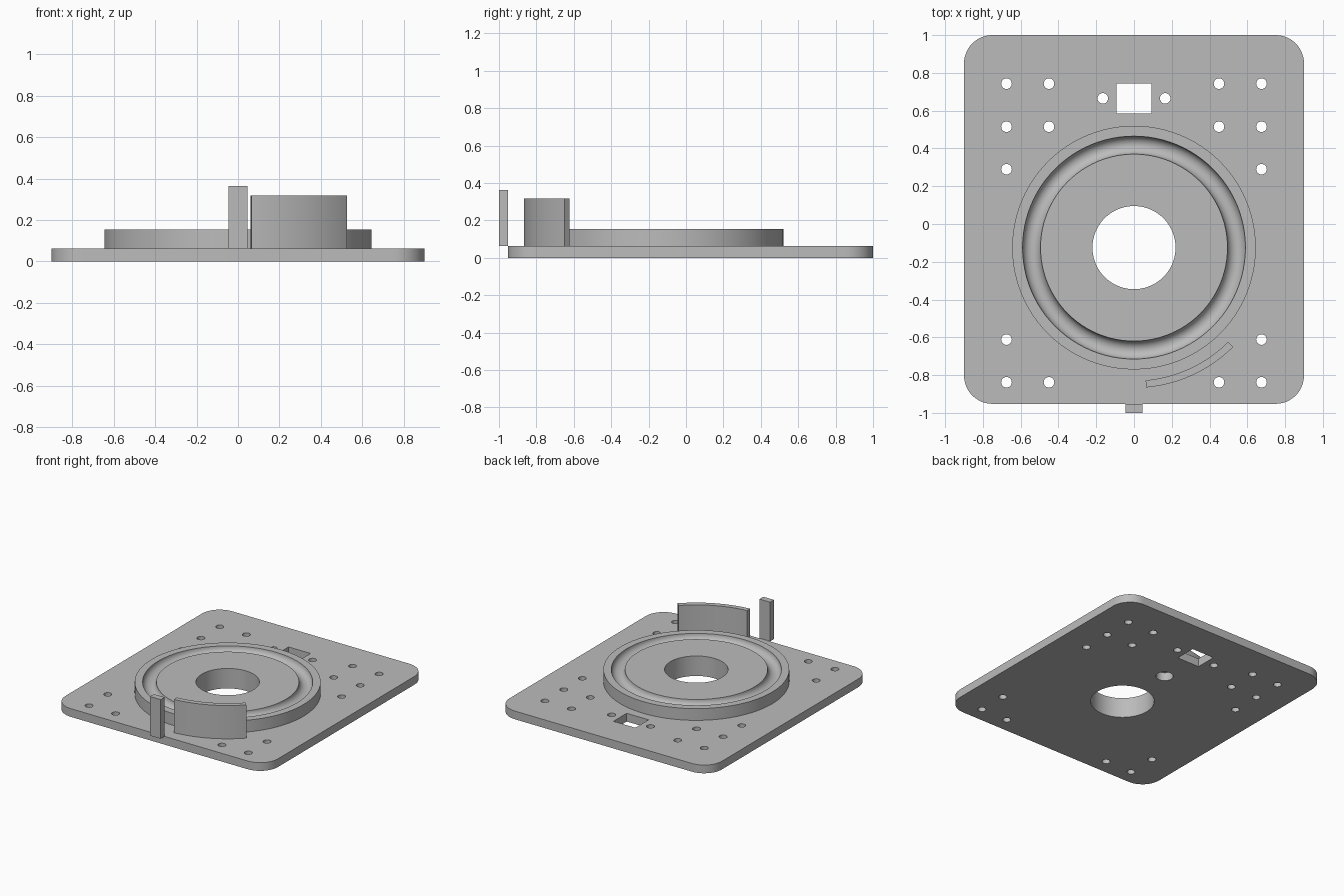
import bpy
import bmesh
from math import sin, cos, pi, radians
from mathutils import Matrix

cube = bpy.data.objects.get("Cube")
if cube:
    bpy.data.objects.remove(cube, do_unlink=True)

PLATE_TOP = 0.063
HUB_TOP = 0.153
HUB_Y = -0.125

grey = bpy.data.materials.new("plain grey")
grey.use_nodes = True
grey.diffuse_color = (0.5, 0.5, 0.5, 1)
grey.node_tree.nodes["Principled BSDF"].inputs["Base Color"].default_value = grey.diffuse_color


def arc(cx, cy, r, start, end, steps):
    """Points on an arc, angles in degrees."""
    angles = [radians(start + (end - start) * i / steps) for i in range(steps + 1)]
    return [(cx + r * cos(a), cy + r * sin(a)) for a in angles]


def circle(cx, cy, r, sides=32):
    return arc(cx, cy, r, 0, 360, sides)[:-1]


def box(x0, x1, y0, y1):
    return [(x0, y0), (x1, y0), (x1, y1), (x0, y1)]


def finish(name, bm):
    """Clean the mesh, add it to the scene and shade it."""
    bmesh.ops.remove_doubles(bm, verts=bm.verts, dist=0.0001)
    bmesh.ops.recalc_face_normals(bm, faces=bm.faces)
    mesh = bpy.data.meshes.new(name)
    bm.to_mesh(mesh)
    bm.free()
    mesh.materials.append(grey)
    obj = bpy.data.objects.new(name, mesh)
    bpy.context.collection.objects.link(obj)
    bpy.ops.object.select_all(action='DESELECT')
    obj.select_set(True)
    bpy.context.view_layer.objects.active = obj
    bpy.ops.object.shade_smooth_by_angle(angle=radians(30))
    return obj


def extrude_outlines(name, loops, z0, z1):
    """Solid from an outer outline and any hole outlines inside it."""
    curve = bpy.data.curves.new(name + "_outline", 'CURVE')
    curve.dimensions = '2D'
    curve.fill_mode = 'BOTH'
    curve.extrude = (z1 - z0) / 2
    for loop in loops:
        spline = curve.splines.new('POLY')
        spline.points.add(len(loop) - 1)
        for point, (x, y) in zip(spline.points, loop):
            point.co = (x, y, 0, 1)
        spline.use_cyclic_u = True
    temp = bpy.data.objects.new(name + "_outline", curve)
    bpy.context.collection.objects.link(temp)
    bpy.context.view_layer.update()
    bm = bmesh.new()
    bm.from_mesh(temp.evaluated_get(bpy.context.evaluated_depsgraph_get()).to_mesh())
    bpy.data.objects.remove(temp, do_unlink=True)
    bpy.data.curves.remove(curve)
    bm.transform(Matrix.Translation((0, 0, (z0 + z1) / 2)))
    return finish(name, bm)


# Base plate: rounded outline with bore, window, locating pocket and screw holes
corner = 0.15
right, front, back = 0.9 - corner, -0.952 + corner, 1 - corner
outline = []
for i, (x, y) in enumerate([(right, back), (-right, back), (-right, front), (right, front)]):
    outline += arc(x, y, corner, i * 90, i * 90 + 90, 12)

holes = [circle(0, HUB_Y, 0.22, 96), box(-0.093, 0.093, 0.585, 0.745), circle(0, 0.33, 0.06)]
screw_spots = [(0.165, 0.665), (0.45, 0.743), (0.675, 0.743), (0.45, 0.515), (0.675, 0.515),
               (0.675, 0.29), (0.675, -0.612), (0.45, -0.838), (0.675, -0.838)]
for x, y in screw_spots:
    holes += [circle(side * x, y, 0.028, 24) for side in (-1, 1)]
extrude_outlines("base_plate", [outline] + holes, 0, PLATE_TOP)

# Bearing ring: turned profile with a half-round ball groove in its top
groove = arc(0.5425, HUB_TOP, 0.0475, 180, 360, 16)
profile = [(0.22, PLATE_TOP), (0.22, HUB_TOP)] + groove + [(0.645, HUB_TOP), (0.645, PLATE_TOP)]
bm = bmesh.new()
verts = [bm.verts.new((r, 0, z)) for r, z in profile]
edges = [bm.edges.new((a, b)) for a, b in zip(verts, verts[1:] + verts[:1])]
bmesh.ops.spin(bm, geom=verts + edges, cent=(0, 0, 0), axis=(0, 0, 1),
               angle=2 * pi, steps=96, use_merge=True)
bm.transform(Matrix.Translation((0, HUB_Y, 0)))
finish("bearing_ring", bm)

# Curved guard wall around the front of the ring
guard = arc(0, HUB_Y, 0.743, -85, -45, 24) + arc(0, HUB_Y, 0.705, -45, -85, 24)
extrude_outlines("guard_wall", [guard], PLATE_TOP, 0.318)

# Upright tab on the front edge
extrude_outlines("front_tab", [box(-0.045, 0.045, -1, -0.953)], PLATE_TOP, 0.363)
